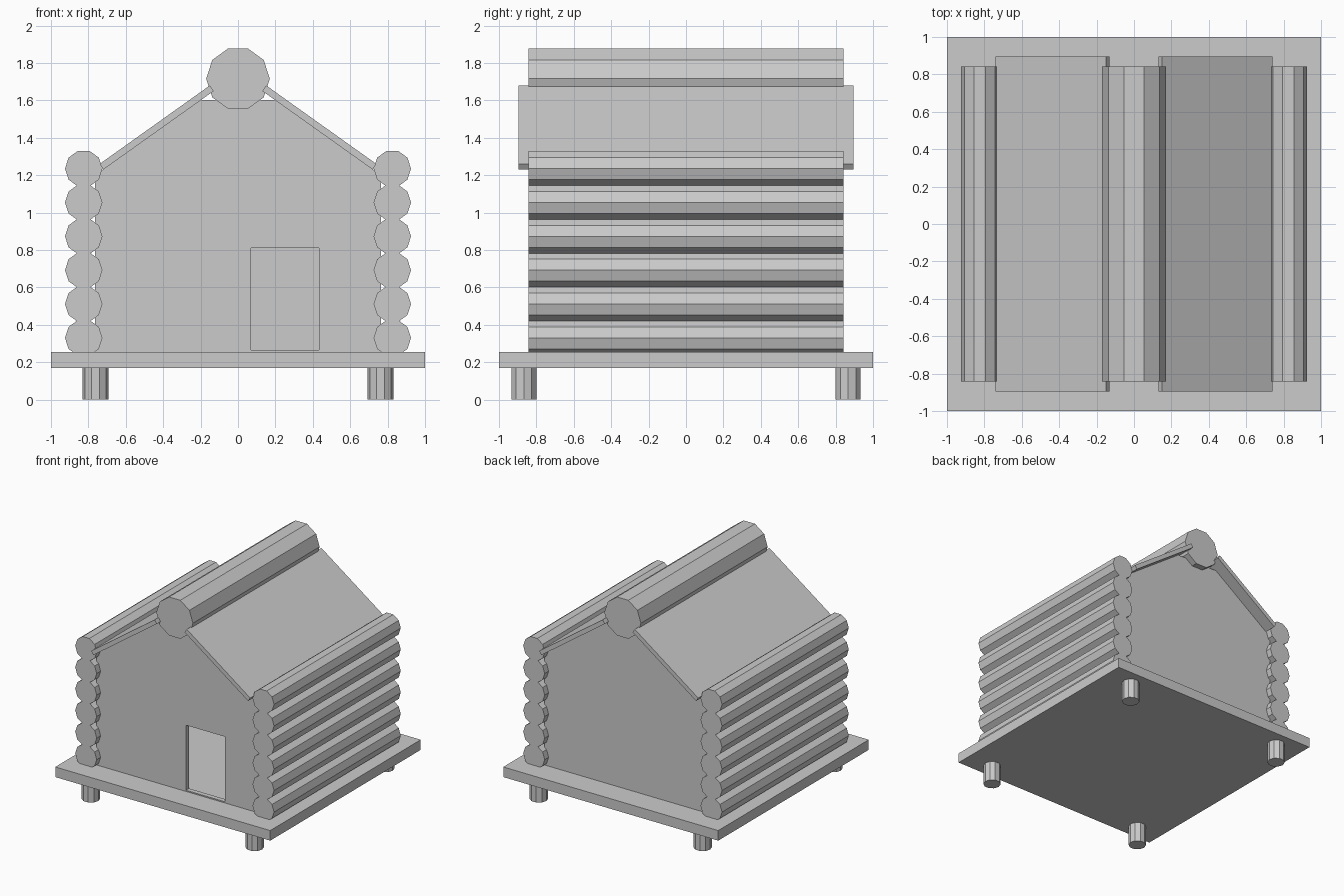
import bpy
import bmesh
from math import cos, sin, tau

if "Cube" in bpy.data.objects:
    bpy.data.objects.remove(bpy.data.objects["Cube"])


def prism(name, profile, y0, y1):
    """Extrude an (x, z) outline from y0 to y1."""
    bm = bmesh.new()
    face = bm.faces.new([bm.verts.new((x, y0, z)) for x, z in profile])
    new = bmesh.ops.extrude_face_region(bm, geom=[face])["geom"]
    verts = [v for v in new if isinstance(v, bmesh.types.BMVert)]
    bmesh.ops.translate(bm, vec=(0, y1 - y0, 0), verts=verts)
    bmesh.ops.recalc_face_normals(bm, faces=bm.faces)
    mesh = bpy.data.meshes.new(name)
    bm.to_mesh(mesh)
    bm.free()
    obj = bpy.data.objects.new(name, mesh)
    bpy.context.collection.objects.link(obj)
    return obj


def rect(x0, x1, z0, z1):
    return [(x0, z0), (x1, z0), (x1, z1), (x0, z1)]


def log(name, x, z, r):
    """Ten-sided log running front to back."""
    ring = [(x + r * cos(tau * i / 10), z + r * sin(tau * i / 10)) for i in range(10)]
    return prism(name, ring, -0.842, 0.842)


# Base platform
prism("floor", rect(-1, 1, 0.17, 0.255), -1, 1)

# Feet under the corners
for sx in (-1, 1):
    for sy in (-1, 1):
        bpy.ops.mesh.primitive_cylinder_add(
            vertices=10, radius=0.07, depth=0.18,
            location=(sx * 0.762, sy * 0.867, 0.09), rotation=(0, 0, tau / 4))
        bpy.context.object.name = "foot"

# Stacked log side walls and roof panels
for s, side in ((-1, "left"), (1, "right")):
    for i in range(6):
        log(f"{side}_wall_log_{i + 1}", s * 0.825, 0.33 + 0.181 * i, 0.1)
    panel = [(0.15, 1.68), (0.74, 1.26), (0.72, 1.23), (0.13, 1.65)]
    prism(f"{side}_roof_panel", [(s * x, z) for x, z in panel], -0.895, 0.895)

# Ridge log
log("ridge_log", 0, 1.716, 0.17)

# Thin gable walls, front one with a doorway
gable = [(-0.765, 0.25), (0.765, 0.25), (0.765, 1.2), (0.2, 1.602),
         (-0.2, 1.602), (-0.765, 1.2)]
front = prism("front_wall", gable, -0.79, -0.75)
prism("back_wall", gable, 0.75, 0.79)

cutter = prism("door_cutter", rect(0.07, 0.432, 0.265, 0.812), -0.9, -0.6)
cutter.hide_render = True
cutter.hide_viewport = True
cut = front.modifiers.new("doorway", "BOOLEAN")
cut.operation = "DIFFERENCE"
cut.solver = "EXACT"
cut.object = cutter
